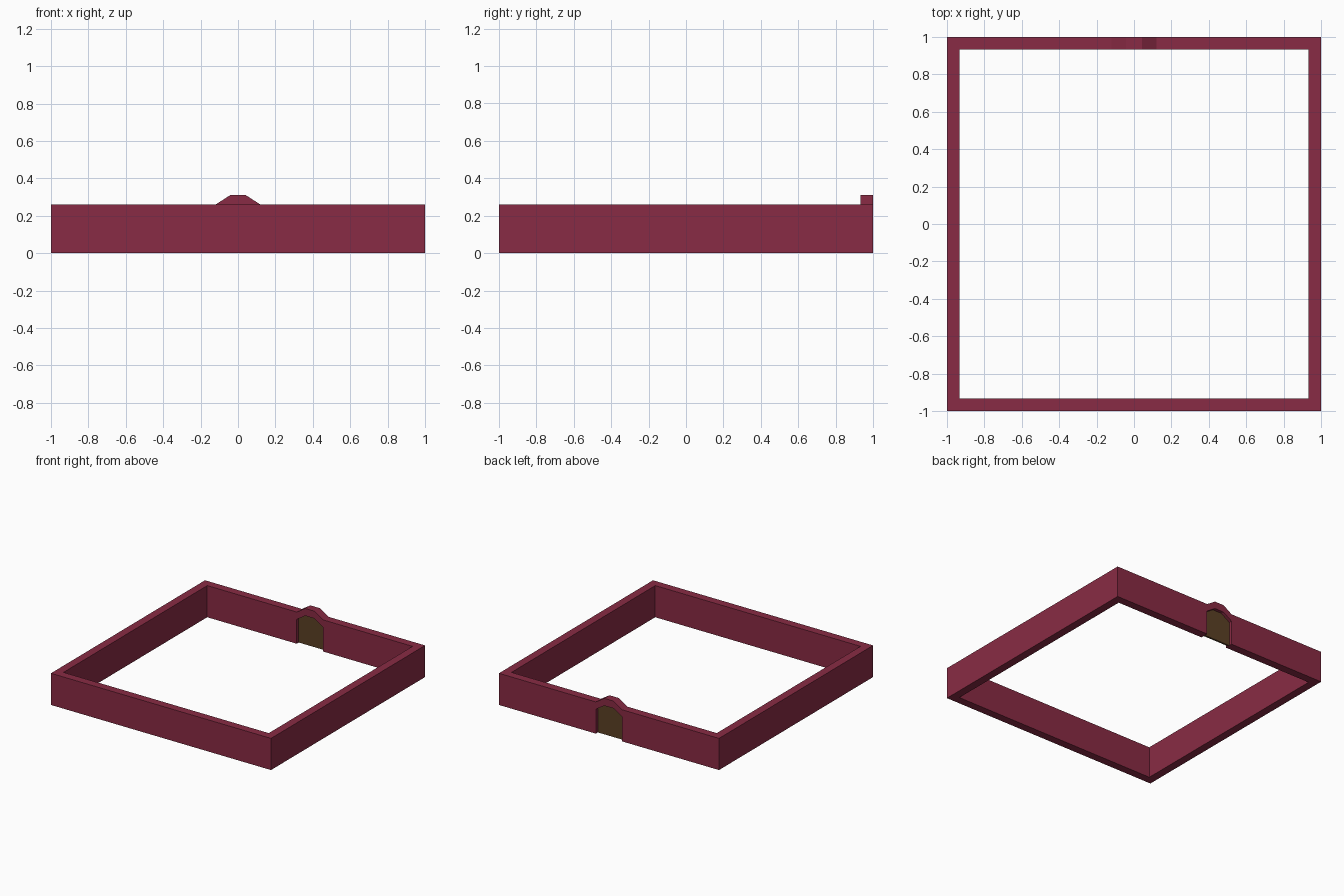
import bpy, bmesh
from mathutils import Vector

if "Cube" in bpy.data.objects:
    bpy.data.objects.remove(bpy.data.objects["Cube"])

T = 0.933          # inner face of the walls
H = 0.26           # wall height


def material(name, rgb):
    m = bpy.data.materials.new(name)
    m.diffuse_color = (*rgb, 1)
    m.use_nodes = True
    m.node_tree.nodes["Principled BSDF"].inputs["Base Color"].default_value = m.diffuse_color
    return m


def prism(bm, points, direction):
    """Extrude a flat outline along a direction."""
    face = bm.faces.new([bm.verts.new(p) for p in points])
    new = bmesh.ops.extrude_face_region(bm, geom=[face], use_keep_orig=True)
    verts = [g for g in new["geom"] if isinstance(g, bmesh.types.BMVert)]
    bmesh.ops.translate(bm, verts=verts, vec=Vector(direction))


def finish(name, bm, mat):
    bmesh.ops.remove_doubles(bm, verts=bm.verts, dist=1e-4)
    bmesh.ops.dissolve_limit(bm, angle_limit=0.01, verts=bm.verts, edges=bm.edges)
    bmesh.ops.recalc_face_normals(bm, faces=bm.faces)
    mesh = bpy.data.meshes.new(name)
    bm.to_mesh(mesh)
    bm.free()
    mesh.materials.append(mat)
    bpy.context.collection.objects.link(bpy.data.objects.new(name, mesh))


def mirrored(right):
    """Complete a right-half profile listed from left to right."""
    return [(-x, z) for x, z in reversed(right)] + right


brick = material("wall_red", (0.25, 0.024, 0.058))
wood = material("door_brown", (0.105, 0.052, 0.018))

# Gate profiles: raised hump above, arched opening below
hump = mirrored([(0.042, 0.31), (0.12, H), (T, H), (T, 0)])
arch = mirrored([(0.042, 0.25), (0.12, 0.20), (0.12, 0)])

# Enclosing wall: front and two sides, then the gate wall across the back
bm = bmesh.new()
u_shape = [(-1, -1), (1, -1), (1, 1), (T, 1), (T, T), (T, -T),
           (-T, -T), (-T, T), (-T, 1), (-1, 1)]
prism(bm, [(x, y, 0) for x, y in u_shape], (0, 0, H))
prism(bm, [(x, T, z) for x, z in hump + arch[::-1]], (0, 1 - T, 0))
# Open the hidden joints so the wall becomes one solid
joints = [f for f in bm.faces
          if abs(f.normal.x) > 0.9 or f.normal.length < 0.1]
bm.normal_update()
joints = [f for f in bm.faces
          if abs(abs(f.calc_center_median().x) - T) < 1e-3
          and f.calc_center_median().y > T + 0.01
          and abs(f.normal.x) > 0.9]
bmesh.ops.delete(bm, geom=joints, context='FACES')
finish("enclosure_wall", bm, brick)

# Door panel recessed in the opening
bm = bmesh.new()
prism(bm, [(x, T + 0.026, z) for x, z in arch], (0, 0.015, 0))
finish("gate_door", bm, wood)
